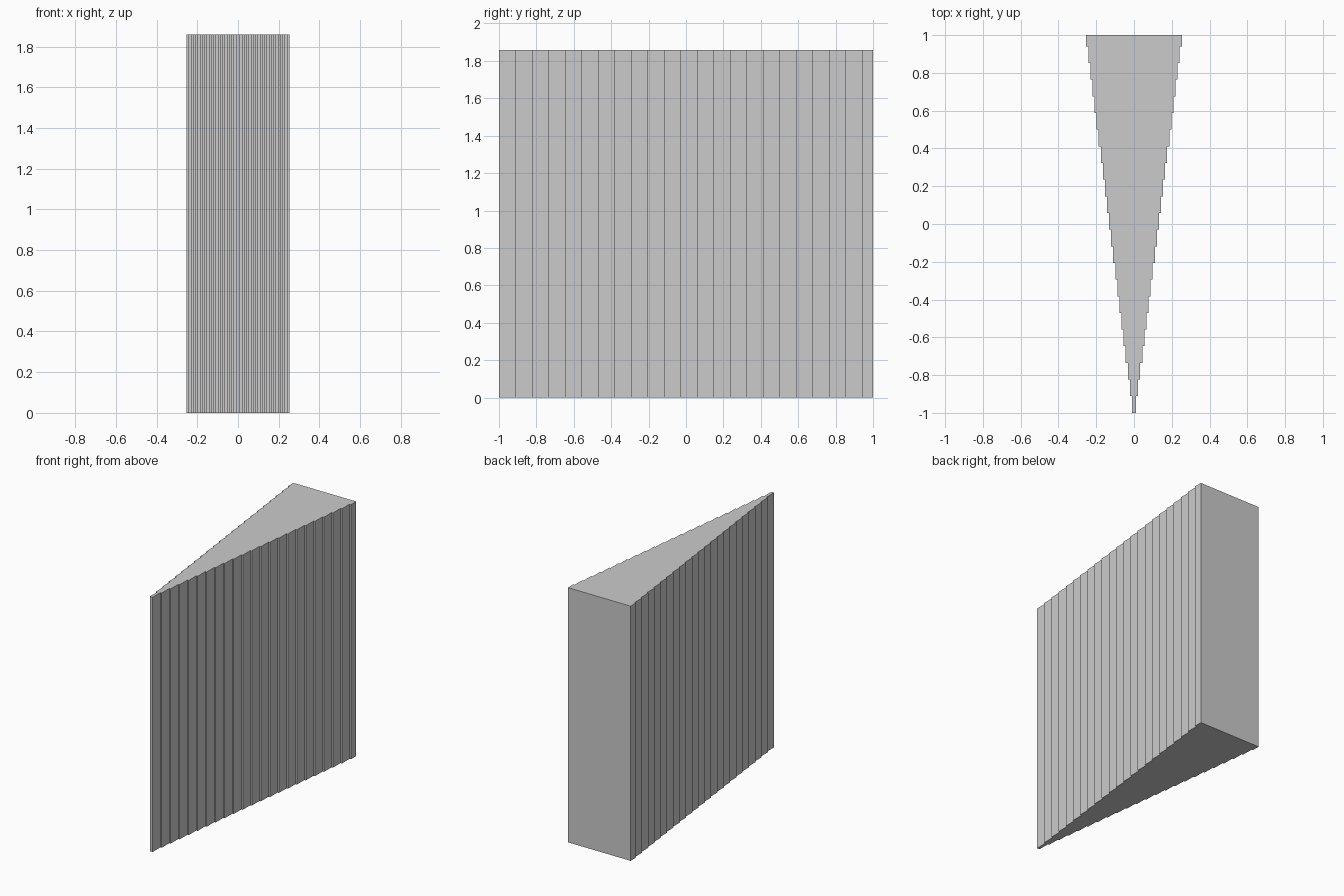
import bpy, bmesh

if "Cube" in bpy.data.objects:
    bpy.data.objects.remove(bpy.data.objects["Cube"])

STEPS = 23        # slabs along the wedge
DEPTH = 0.0882    # depth of one full step (the last is cut short at y = 1)
GROW = 0.011      # half-width gained per step
HEIGHT = 1.858

# Stepped outline of the right half, from the narrow front to the wide back
right = []
for k in range(STEPS):
    x = GROW * (k + 1)
    y0 = -1 + k * DEPTH
    y1 = 1 if k == STEPS - 1 else y0 + DEPTH
    right += [(x, y0), (x, y1)]
outline = right + [(-x, y) for x, y in reversed(right)]

# Extrude the mirrored outline upwards into one solid
bm = bmesh.new()
base = bm.faces.new([bm.verts.new((x, y, 0)) for x, y in outline])
ext = bmesh.ops.extrude_face_region(bm, geom=[base], use_keep_orig=True)
top = [v for v in ext["geom"] if isinstance(v, bmesh.types.BMVert)]
bmesh.ops.translate(bm, verts=top, vec=(0, 0, HEIGHT))
bmesh.ops.recalc_face_normals(bm, faces=bm.faces)

mesh = bpy.data.meshes.new("stepped_wedge")
bm.to_mesh(mesh)
bm.free()
bpy.context.collection.objects.link(bpy.data.objects.new("stepped_wedge", mesh))
